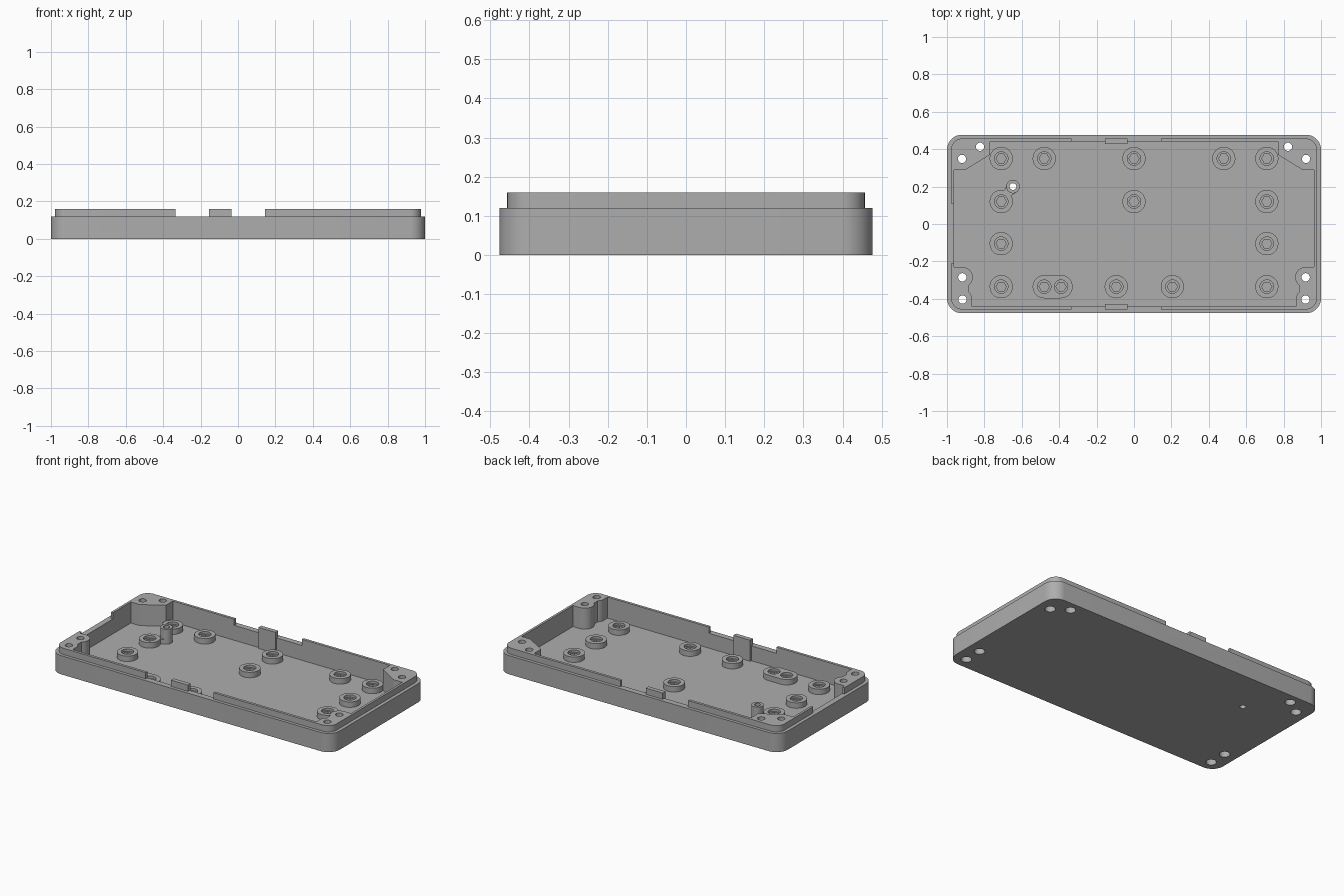
import bpy, bmesh
from math import sin, cos, radians, pi

cube = bpy.data.objects.get("Cube")
if cube:
    bpy.data.objects.remove(cube, do_unlink=True)

grey = bpy.data.materials.new("plain grey")
grey.use_nodes = True
grey.diffuse_color = (0.42, 0.42, 0.42, 1)
grey.node_tree.nodes["Principled BSDF"].inputs["Base Color"].default_value = grey.diffuse_color

FLOOR, RIM, TOP, BOSS = 0.025, 0.12, 0.16, 0.06


# Outline helpers
def arc(x, y, r, a0, a1, n=10):
    steps = [radians(a0 + (a1 - a0) * i / n) for i in range(n + 1)]
    return [(x + r * cos(a), y + r * sin(a)) for a in steps]


def circle(x, y, r, n=32):
    return [(x + r * cos(2 * pi * i / n), y + r * sin(2 * pi * i / n)) for i in range(n)]


def rect(x0, x1, y0, y1):
    return [(x0, y0), (x1, y0), (x1, y1), (x0, y1)]


def rounded(hx, hy, r):
    x, y = hx - r, hy - r
    return (arc(x, y, r, 0, 90) + arc(-x, y, r, 90, 180)
            + arc(-x, -y, r, 180, 270) + arc(x, -y, r, 270, 360))


def prisms(name, outlines, z0, z1):
    """Extrude each outline from z0 to z1 into one object."""
    bm = bmesh.new()
    for pts in outlines:
        low = [bm.verts.new((x, y, z0)) for x, y in pts]
        high = [bm.verts.new((x, y, z1)) for x, y in pts]
        bm.faces.new(low)
        bm.faces.new(high)
        for i in range(len(pts)):
            j = (i + 1) % len(pts)
            bm.faces.new((low[i], low[j], high[j], high[i]))
    bmesh.ops.recalc_face_normals(bm, faces=bm.faces)
    mesh = bpy.data.meshes.new(name)
    bm.to_mesh(mesh)
    bm.free()
    mesh.materials.append(grey)
    obj = bpy.data.objects.new(name, mesh)
    bpy.context.collection.objects.link(obj)
    return obj


def combine(obj, operation, outlines, z0, z1):
    """Boolean the extruded outlines with the object, then discard them."""
    tool = prisms("cutter", outlines, z0, z1)
    tool.hide_render = True
    mod = obj.modifiers.new("shape", 'BOOLEAN')
    mod.operation, mod.solver, mod.object = operation, 'EXACT', tool
    bpy.context.view_layer.update()
    graph = bpy.context.evaluated_depsgraph_get()
    mesh = bpy.data.meshes.new_from_object(obj.evaluated_get(graph))
    obj.modifiers.clear()
    obj.data = mesh
    bpy.data.objects.remove(tool, do_unlink=True)


# Tray with a stepped lip
tray = prisms("tray", [rounded(1.0, 0.477, 0.08)], 0, RIM)
combine(tray, 'UNION', [rounded(0.978, 0.457, 0.06)], 0.05, TOP)

# Cavity that leaves the corner screw blocks standing
IX, IY = 0.963, 0.44
half = ([(0.865, -IY)] + arc(0.917, -0.404, 0.052, 180, 130)
        + arc(0.917, -0.285, 0.055, 230, 90)
        + [(IX, -0.23), (IX, 0.29), (0.90, 0.29), (0.77, 0.37), (0.77, IY)])
cavity = half + [(-x, y) for x, y in reversed(half)]
combine(tray, 'DIFFERENCE', [cavity], FLOOR, 0.3)

# Gaps in the lip
gaps = [rect(-0.335, 0.145, 0.42, 0.6), rect(-0.335, 0.145, -0.6, -0.42),
        rect(-1.1, -0.95, -0.21, 0.11)]
combine(tray, 'DIFFERENCE', gaps, RIM, 0.3)

# Corner screw holes with wider mouths underneath
corner_holes = [(s * x, y) for s in (-1, 1) for x, y in
                ((0.92, 0.348), (0.823, 0.413), (0.918, -0.285), (0.917, -0.404))]
combine(tray, 'DIFFERENCE', [circle(x, y, 0.022) for x, y in corner_holes], -0.1, 0.3)
combine(tray, 'DIFFERENCE', [circle(x, y, 0.031) for x, y in corner_holes], -0.1, 0.06)

# Snap tabs on the long walls
for name, y in (("front_tab", -0.443), ("back_tab", 0.443)):
    prisms(name, [rect(-0.155, -0.035, y - 0.014, y + 0.014)], FLOOR - 0.005, TOP)

# Floor bosses with hexagonal sockets
COL, MID, ROW = 0.71, 0.12, 0.335
boss_spots = [(x, 0.35) for x in (-COL, -0.48, 0, 0.48, COL)]
boss_spots += [(x, y) for x in (-COL, COL) for y in (MID, -0.105, -ROW)]
boss_spots += [(0, MID), (-0.095, -ROW), (0.205, -ROW)]
double = [(-0.48, -ROW), (-0.39, -ROW)]
R = 0.062
stadium = arc(*double[1], R, -90, 90, 16) + arc(*double[0], R, 90, 270, 16)
bosses = prisms("floor_bosses", [circle(x, y, R) for x, y in boss_spots] + [stadium],
                FLOOR - 0.005, BOSS)
sockets = boss_spots + double
combine(bosses, 'DIFFERENCE', [circle(x, y, 0.036) for x, y in sockets], 0.045, 0.1)
combine(bosses, 'DIFFERENCE', [circle(x, y, 0.027, 6) for x, y in sockets], 0.03, 0.1)

# Hollow post with a web to the nearest boss
PX, PY = -0.647, 0.2
post = prisms("hollow_post", [circle(PX, PY, 0.036)], FLOOR - 0.005, RIM)
web = [(PX - 0.036, PY), (PX - 0.05, PY - 0.025), (PX - 0.02, PY - 0.055), (PX + 0.02, PY - 0.03)]
combine(post, 'UNION', [web], FLOOR - 0.005, BOSS - 0.005)
for part in (post, tray):
    combine(part, 'DIFFERENCE', [circle(PX, PY, 0.018)], -0.1, 0.3)

# Smooth the round walls, keep the edges sharp
for obj in bpy.context.scene.objects:
    obj.select_set(obj.type == 'MESH')
bpy.context.view_layer.objects.active = tray
bpy.ops.object.shade_smooth_by_angle(angle=radians(30))
